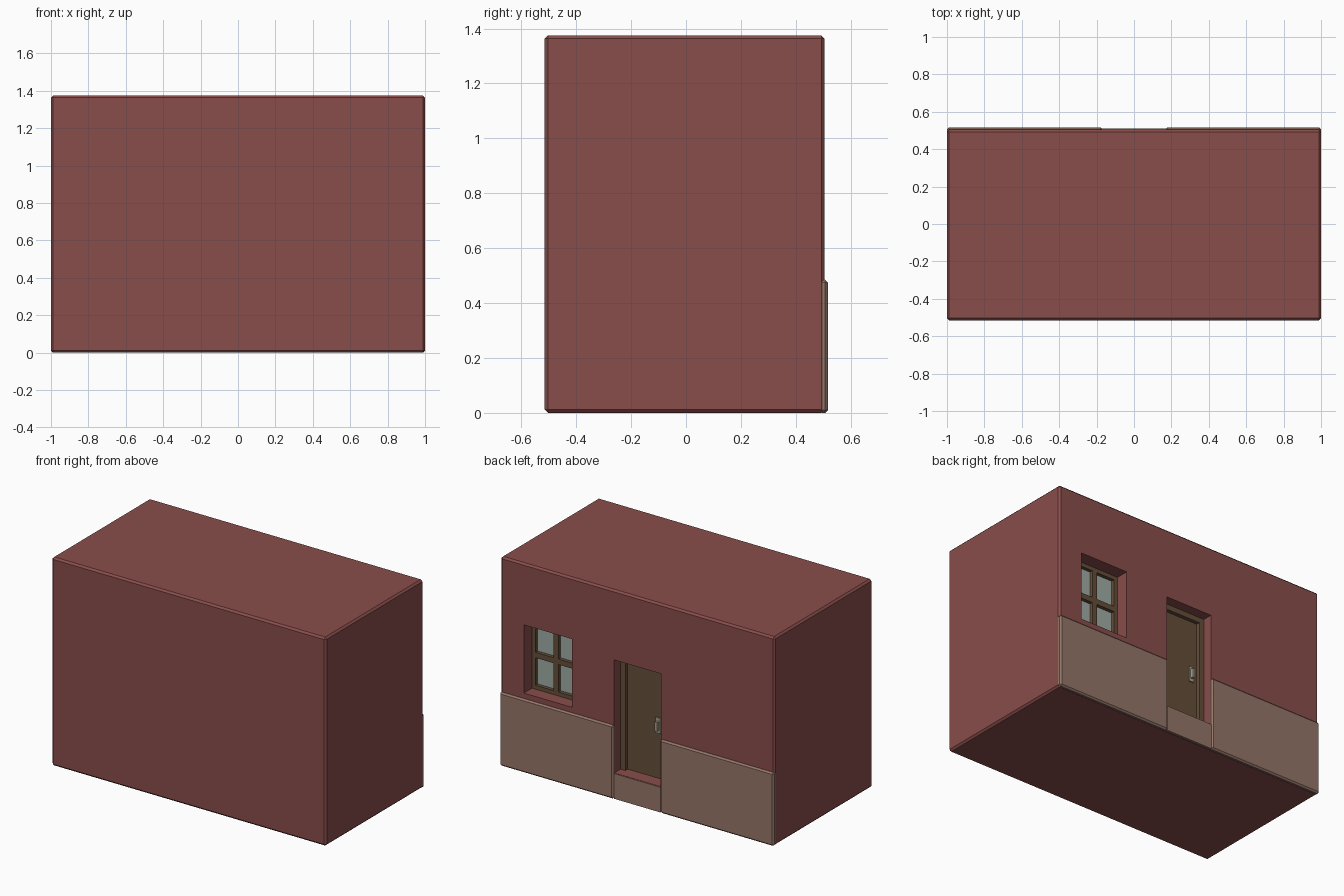
import bpy, bmesh
from mathutils import Vector

if "Cube" in bpy.data.objects:
    bpy.data.objects.remove(bpy.data.objects["Cube"])


def material(name, rgb):
    m = bpy.data.materials.new(name)
    m.diffuse_color = (*rgb, 1)
    m.use_nodes = True
    m.node_tree.nodes["Principled BSDF"].inputs["Base Color"].default_value = m.diffuse_color
    return m


WALL = material("red_plaster", (0.25, 0.075, 0.07))
STONE = material("plinth_stone", (0.30, 0.18, 0.14))
WOOD = material("dark_wood", (0.13, 0.076, 0.042))
GLASS = material("pane_glass", (0.35, 0.41, 0.38))
METAL = material("handle_metal", (0.42, 0.36, 0.26))


def box(name, x, y, z, mat=None, chamfer=0.0):
    """Box from (min, max) ranges, optionally with chamfered edges."""
    bm = bmesh.new()
    bmesh.ops.create_cube(bm, size=1)
    for v in bm.verts:
        v.co = Vector([(r[0] + r[1]) / 2 + c * (r[1] - r[0]) for r, c in zip((x, y, z), v.co)])
    if chamfer:
        bmesh.ops.bevel(bm, geom=bm.edges[:], offset=chamfer, segments=1,
                        profile=0.5, affect='EDGES')
    mesh = bpy.data.meshes.new(name)
    bm.to_mesh(mesh)
    bm.free()
    ob = bpy.data.objects.new(name, mesh)
    bpy.context.collection.objects.link(ob)
    if mat:
        mesh.materials.append(mat)
    return ob


def cut(target, x, y, z):
    """Carve a rectangular recess out of the target."""
    cutter = box("cutter", x, y, z, WALL)
    cutter.hide_render = True
    mod = target.modifiers.new("recess", 'BOOLEAN')
    mod.operation, mod.solver, mod.object = 'DIFFERENCE', 'EXACT', cutter
    bpy.context.view_layer.objects.active = target
    bpy.ops.object.modifier_apply(modifier=mod.name)
    bpy.data.objects.remove(cutter)


def frame(name, x, y, z, w, sill=True):
    """Rectangular wooden surround of bar width w."""
    box(name + "_left", (x[0], x[0] + w), y, z, WOOD)
    box(name + "_right", (x[1] - w, x[1]), y, z, WOOD)
    inner = (x[0] + w, x[1] - w)
    box(name + "_head", inner, y, (z[1] - w, z[1]), WOOD)
    if sill:
        box(name + "_sill", inner, y, (z[0], z[0] + w), WOOD)


FACE = 0.505                      # plane of the detailed back wall
DOOR_X, DOOR_Z = (-0.17, 0.17), (0.17, 0.915)
WIN_X, WIN_Z = (0.48, 0.83), (0.52, 0.97)

# main block with door and window recesses
walls = box("walls", (-1, 1), (-0.515, FACE), (0, 1.375), WALL, 0.012)
cut(walls, DOOR_X, (FACE - 0.12, FACE + 0.1), DOOR_Z)
cut(walls, WIN_X, (FACE - 0.13, FACE + 0.1), WIN_Z)

# plinth either side of the door, and the doorstep
for side, s in (("left", -1), ("right", 1)):
    box("plinth_" + side, tuple(sorted((s * 0.17, s * 1.0))), (0.485, 0.517), (0, 0.485), STONE, 0.01)
box("doorstep", DOOR_X, (0.49, 0.510), (0.002, 0.168), STONE)

# door: surround, recessed leaf, handle
y_frame = FACE - 0.065
frame("door_frame", DOOR_X, (FACE - 0.12, y_frame), DOOR_Z, 0.035, sill=False)
box("door_leaf", (-0.135, 0.135), (FACE - 0.12, FACE - 0.09), (0.17, 0.88), WOOD)
box("handle_plate", (-0.108, -0.072), (FACE - 0.092, FACE - 0.082), (0.47, 0.57), METAL)
box("handle_grip", (-0.098, -0.082), (FACE - 0.084, FACE - 0.062), (0.49, 0.55), METAL)

# window: surround, cross bars, glass
y_bar = (FACE - 0.13, FACE - 0.085)
frame("window_frame", WIN_X, y_bar, WIN_Z, 0.026)
cx, cz = sum(WIN_X) / 2, sum(WIN_Z) / 2
box("window_mullion", (cx - 0.018, cx + 0.018), y_bar, (WIN_Z[0] + 0.026, WIN_Z[1] - 0.026), WOOD)
for side, a, b in (("left", WIN_X[0] + 0.026, cx - 0.018), ("right", cx + 0.018, WIN_X[1] - 0.026)):
    box("window_bar_" + side, (a, b), y_bar, (cz - 0.018, cz + 0.018), WOOD)
box("window_glass", (WIN_X[0] + 0.01, WIN_X[1] - 0.01), (FACE - 0.128, FACE - 0.108),
    (WIN_Z[0] + 0.01, WIN_Z[1] - 0.01), GLASS)
